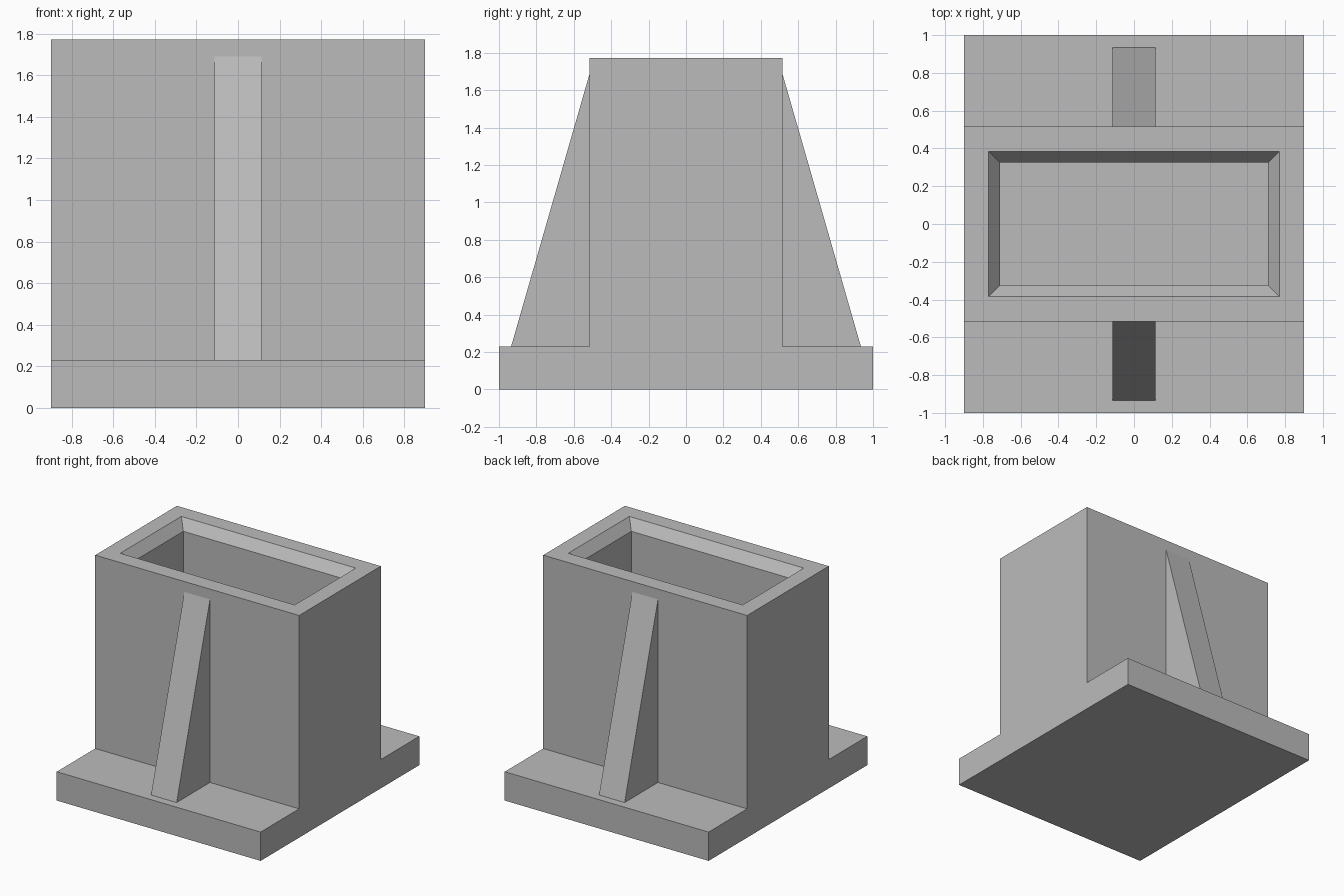
import bpy
import bmesh

default = bpy.data.objects.get("Cube")
if default:
    bpy.data.objects.remove(default, do_unlink=True)

HALF_X, HALF_Y = 0.90, 1.00      # base footprint
BODY_Y = 0.515                   # half depth of the box
BASE_Z, TOP_Z = 0.23, 1.773

grey = bpy.data.materials.new("plain grey")
grey.use_nodes = True
grey.diffuse_color = (0.5, 0.5, 0.5, 1)
grey.node_tree.nodes["Principled BSDF"].inputs["Base Color"].default_value = (0.5, 0.5, 0.5, 1)


def extruded_profile(bm, points, half_width):
    """Extrude a (y, z) outline along x, centred on x = 0."""
    face = bm.faces.new([bm.verts.new((-half_width, y, z)) for y, z in points])
    result = bmesh.ops.extrude_face_region(bm, geom=[face])
    moved = [v for v in result["geom"] if isinstance(v, bmesh.types.BMVert)]
    bmesh.ops.translate(bm, verts=moved, vec=(2 * half_width, 0, 0))
    bmesh.ops.recalc_face_normals(bm, faces=bm.faces)


def finish(bm, name):
    mesh = bpy.data.meshes.new(name)
    bm.to_mesh(mesh)
    bm.free()
    mesh.materials.append(grey)
    obj = bpy.data.objects.new(name, mesh)
    bpy.context.collection.objects.link(obj)
    return obj


# Box and base slab: one upside-down T outline
half = [(HALF_Y, 0), (HALF_Y, BASE_Z), (BODY_Y, BASE_Z), (BODY_Y, TOP_Z)]
bm = bmesh.new()
extruded_profile(bm, half + [(-y, z) for y, z in reversed(half)], HALF_X)

# Hollow: flat rim, chamfered lip, then straight walls down to the floor
bm.faces.ensure_lookup_table()
top = max(bm.faces, key=lambda f: f.calc_center_median().z)
bmesh.ops.inset_region(bm, faces=[top], thickness=0.13, use_even_offset=True)
bmesh.ops.inset_region(bm, faces=[top], thickness=0.06, use_even_offset=True)
bmesh.ops.translate(bm, verts=top.verts[:], vec=(0, 0, -0.08))
bmesh.ops.inset_region(bm, faces=[top], thickness=0)
for v in top.verts:
    v.co.z = BASE_Z
finish(bm, "socket_body")

# Triangular ribs bracing the front and back walls
for name, side in (("front_rib", -1), ("back_rib", 1)):
    bm = bmesh.new()
    outline = [(BODY_Y, BASE_Z), (0.935, BASE_Z), (BODY_Y, 1.69)]
    extruded_profile(bm, [(side * y, z) for y, z in outline], 0.113)
    finish(bm, name)
